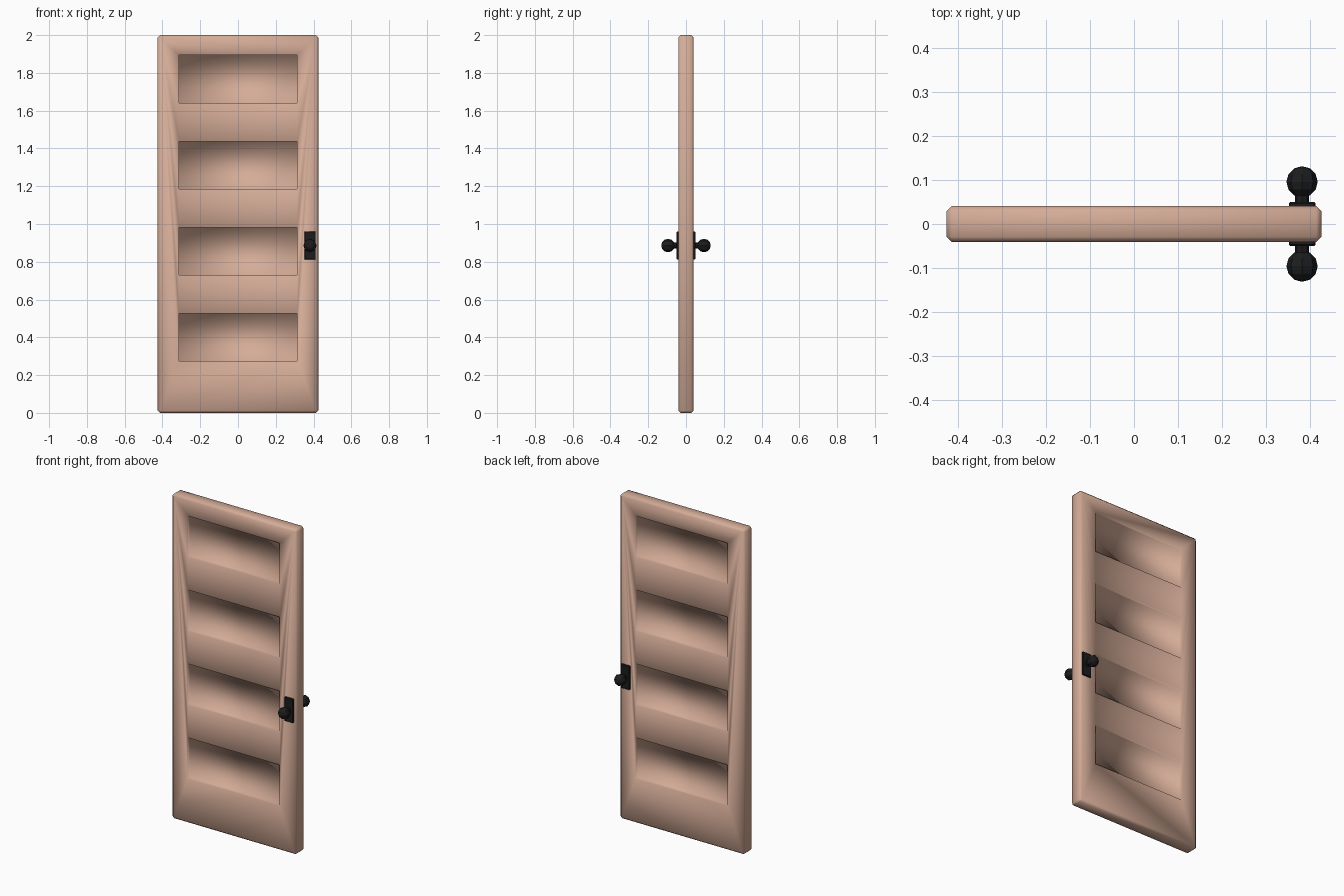
import bpy, bmesh, math
from mathutils import Matrix, Vector

if "Cube" in bpy.data.objects:
    bpy.data.objects.remove(bpy.data.objects["Cube"])

HW, HT, H = 0.425, 0.041, 2.0       # half width, half thickness, height
PX, DEPTH = 0.313, 0.018            # panel half width, recess depth
PANELS = [(0.275 + 0.4555 * i, 0.527 + 0.4555 * i) for i in range(4)]


def material(name, rgb):
    m = bpy.data.materials.new(name)
    m.diffuse_color = (*rgb, 1)
    m.use_nodes = True
    m.node_tree.nodes["Principled BSDF"].inputs["Base Color"].default_value = m.diffuse_color
    return m


wood = material("pinkish wood", (0.66, 0.41, 0.31))
black = material("black metal", (0.012, 0.012, 0.013))


def finish(name, bm, mat, smooth=True):
    bmesh.ops.recalc_face_normals(bm, faces=bm.faces)
    me = bpy.data.meshes.new(name)
    bm.to_mesh(me)
    bm.free()
    me.materials.append(mat)
    for p in me.polygons:
        p.use_smooth = smooth
    ob = bpy.data.objects.new(name, me)
    bpy.context.collection.objects.link(ob)
    return ob


# Door leaf: frame faces around four recessed panels, on both sides
bm = bmesh.new()
outer = {}
for s in (-1, 1):
    V = lambda x, z, y=HT: bm.verts.new((x, s * y, z))
    bl, br, tr, tl = V(-HW, 0), V(HW, 0), V(HW, H), V(-HW, H)
    outer[s] = [bl, br, tr, tl]
    zs = [z for p in PANELS for z in p]
    left = [V(-PX, z) for z in zs]
    right = [V(PX, z) for z in zs]
    bm.faces.new([bl, br, right[0], left[0]])          # bottom rail
    bm.faces.new([tl, tr, right[-1], left[-1]])        # top rail
    bm.faces.new([bl] + left + [tl])                   # stiles
    bm.faces.new([br] + right + [tr])
    for i in range(1, 7, 2):                           # middle rails
        bm.faces.new([left[i], right[i], right[i + 1], left[i + 1]])
    for i in range(0, 8, 2):                           # recesses
        rim = [left[i], right[i], right[i + 1], left[i + 1]]
        floor = [V(v.co.x, v.co.z, HT - DEPTH) for v in rim]
        bm.faces.new(floor)
        for k in range(4):
            n = (k + 1) % 4
            bm.faces.new([rim[k], rim[n], floor[n], floor[k]])
for k in range(4):
    n = (k + 1) % 4
    bm.faces.new([outer[-1][k], outer[-1][n], outer[1][n], outer[1][k]])
bmesh.ops.recalc_face_normals(bm, faces=bm.faces)
corners = set(outer[-1] + outer[1])
edges = [e for e in bm.edges if e.verts[0] in corners and e.verts[1] in corners
         and sum(abs(c) > 1e-4 for c in e.verts[0].co - e.verts[1].co) == 1]
bmesh.ops.bevel(bm, geom=edges, offset=0.012, segments=1, affect='EDGES', profile=0.5)
finish("door_leaf", bm, wood)

# Handle on each side: back plate, neck and ball knob
KX, KZ = 0.381, 0.886
for s, side in ((-1, "front"), (1, "back")):
    bm = bmesh.new()
    bmesh.ops.create_cube(bm, size=1, matrix=Matrix.Translation((KX, s * 0.043, KZ))
                          @ Matrix.Diagonal((0.06, 0.014, 0.148, 1)))
    bmesh.ops.bevel(bm, geom=bm.edges[:], offset=0.003, segments=1, affect='EDGES')
    finish(side + "_handle_plate", bm, black, False)

    turn = Matrix.Rotation(math.radians(90), 4, 'X')
    bm = bmesh.new()
    bmesh.ops.create_cone(bm, cap_ends=True, segments=8, radius1=0.016, radius2=0.016,
                          depth=0.035, matrix=Matrix.Translation((KX, s * 0.062, KZ)) @ turn)
    finish(side + "_handle_neck", bm, black, False)

    bm = bmesh.new()
    bmesh.ops.create_uvsphere(bm, u_segments=8, v_segments=6, radius=0.0355,
                              matrix=Matrix.Translation((KX, s * 0.0955, KZ)) @ turn)
    finish(side + "_knob", bm, black, False)
